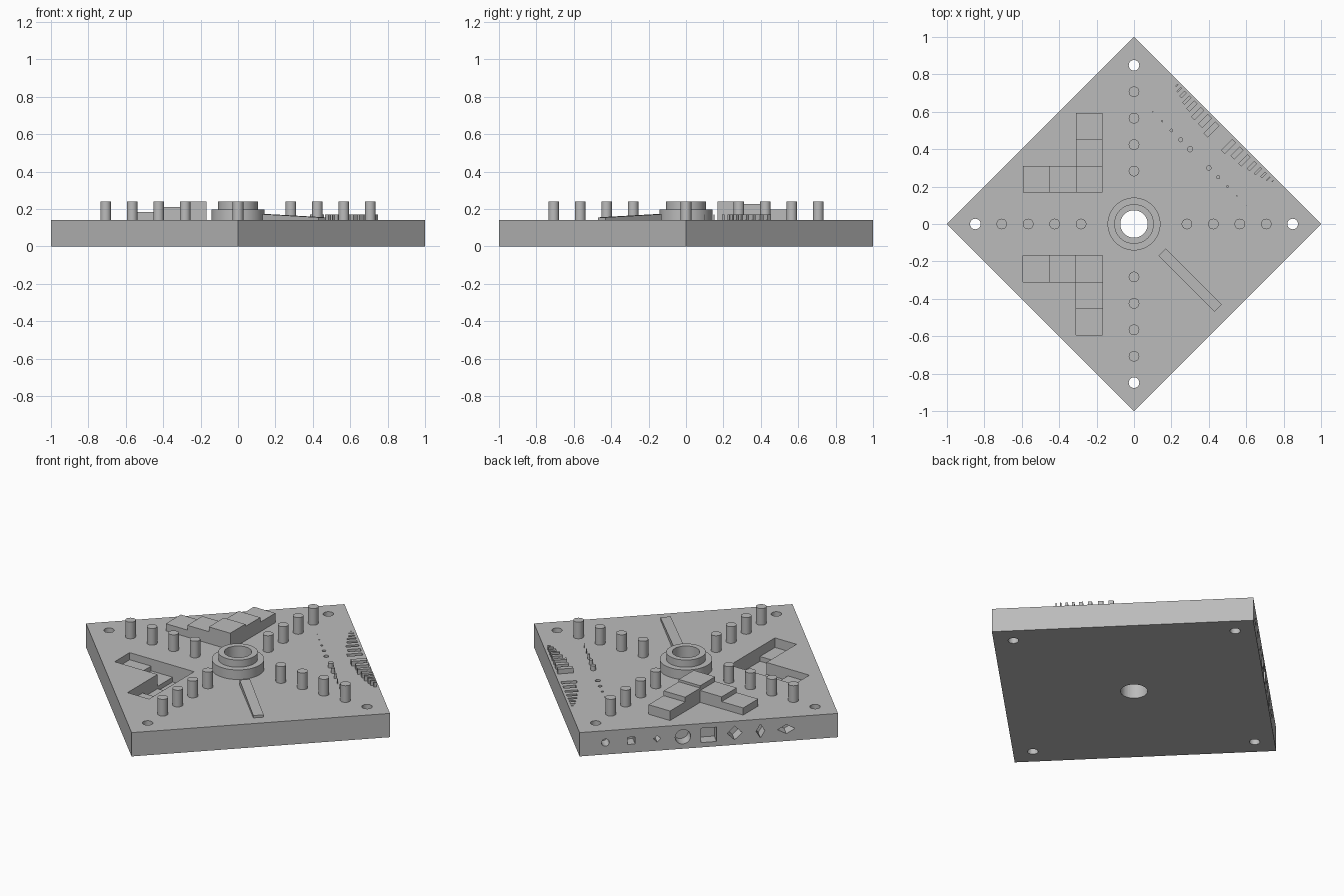
import bpy, bmesh, math
from mathutils import Matrix

if "Cube" in bpy.data.objects:
    bpy.data.objects.remove(bpy.data.objects["Cube"])

K = math.sqrt(2) / 100            # one unit of the 100-wide plate in scene units
TOP = 10                          # plate thickness
ID = Matrix.Identity(4)
DIAG = Matrix.Rotation(-math.pi / 4, 4, 'Z')      # frame aligned with the plate edges
# frame whose local z runs into the plate's side face
SIDE = DIAG @ Matrix(((0, 0, 1, 0), (1, 0, 0, 0), (0, 1, 0, 0), (0, 0, 0, 1)))

grey = bpy.data.materials.new("grey")
grey.diffuse_color = (0.5, 0.5, 0.5, 1)
grey.use_nodes = True
grey.node_tree.nodes["Principled BSDF"].inputs["Base Color"].default_value = grey.diffuse_color


def rect(x0, x1, y0, y1):
    return [(x0, y0), (x1, y0), (x1, y1), (x0, y1)]


def ngon(x, y, rx, n=32, ry=None):
    ry = rx if ry is None else ry
    return [(x + rx * math.cos(2 * math.pi * i / n),
             y + ry * math.sin(2 * math.pi * i / n)) for i in range(n)]


def prism(bm, pts, z0, z1, frame=ID):
    lo = [bm.verts.new(frame @ Matrix.Translation((x, y, z0)).translation) for x, y in pts]
    hi = [bm.verts.new(frame @ Matrix.Translation((x, y, z1)).translation) for x, y in pts]
    bm.faces.new(lo[::-1])
    bm.faces.new(hi)
    n = len(pts)
    for i in range(n):
        j = (i + 1) % n
        bm.faces.new((lo[i], lo[j], hi[j], hi[i]))


def make(name, bm, smooth=False):
    bmesh.ops.scale(bm, vec=(K, K, K), verts=bm.verts)
    bmesh.ops.recalc_face_normals(bm, faces=bm.faces)
    me = bpy.data.meshes.new(name)
    bm.to_mesh(me)
    bm.free()
    me.materials.append(grey)
    ob = bpy.data.objects.new(name, me)
    bpy.context.collection.objects.link(ob)
    if smooth:
        for o in bpy.context.selected_objects:
            o.select_set(False)
        ob.select_set(True)
        bpy.context.view_layer.objects.active = ob
        bpy.ops.object.shade_smooth_by_angle(angle=math.radians(30))
    return ob


# Staircase treads: rectangle (mirrored by side) and step size
def treads(side):
    steps = [(-22, -12, 12, 22, 7), (-32, -22, 12, 22, 5), (-42, -32, 12, 22, 3),
             (-22, -12, 22, 32, 6), (-22, -12, 32, 42, 4)]
    for x0, x1, y0, y1, h in steps:
        ya, yb = sorted((side * y0, side * y1))
        yield rect(x0, x1, ya, yb), h


# Fine features: (distance along edge, width, length) and (distance, diameter)
RIBS = [(4.5, 2, 6), (8.5, 2, 5), (12.5, 1.5, 5), (16, 1.5, 4),
        (19, 1, 3.5), (21.5, 1, 2.5), (23.8, 0.5, 2), (25.6, 0.25, 1)]
PINS = [(5, 2), (10, 1.5), (15, 1), (20, 0.5), (25, 0.25)]


def fine(bm_ribs, bm_pins, sign, z0, z1):
    for t, w, l in RIBS:
        prism(bm_ribs, rect(sign * t - w / 2, sign * t + w / 2, 49 - l, 49), z0, z1, DIAG)
    for t, d in PINS:
        prism(bm_pins, ngon(sign * t, 35, d / 2, 16), z0, z1, DIAG)


# Cutter holding every hole and recess
bm = bmesh.new()
prism(bm, ngon(0, 0, 5.2, 48), -1, 11)
for x, y in ((60, 0), (-60, 0), (0, 60), (0, -60)):
    prism(bm, ngon(x, y, 2), -1, 11)
for pts, h in treads(-1):
    prism(bm, pts, TOP - h, 11)
fine(bm, bm, -1, 8, 11)
# side recesses: circles, squares and diamonds
shapes = [ngon(40, 5, 1.5), rect(28.5, 31.5, 3.5, 6.5), ngon(20, 5, 1.4, 4),
          ngon(10, 5, 3), rect(-3, 3, 2, 8), ngon(-10, 5, 2.9, 4),
          ngon(-20, 5, 1.7, 4, 2.9), ngon(-30, 5, 3.4, 4, 1.9)]
for s in shapes:
    prism(bm, s, -52, -45, SIDE)
cutter = make("recess_cutter", bm)
cutter.hide_render = True
cutter.hide_viewport = True

# Square plate standing on its corner in plan
bm = bmesh.new()
prism(bm, rect(-50, 50, -50, 50), 0, TOP, DIAG)
plate = make("plate", bm)
mod = plate.modifiers.new("recesses", 'BOOLEAN')
mod.operation = 'DIFFERENCE'
mod.solver = 'EXACT'
mod.use_self = True
mod.object = cutter

# Stepped ring around the central hole
bm = bmesh.new()
prof = [(5.2, TOP), (10, TOP), (10, 14), (7.5, 14), (7.5, 17), (5.2, 17)]
vs = [bm.verts.new((r, 0, z)) for r, z in prof]
es = [bm.edges.new((vs[i], vs[(i + 1) % len(vs)])) for i in range(len(vs))]
bmesh.ops.spin(bm, geom=vs + es, axis=(0, 0, 1), cent=(0, 0, 0),
               angle=2 * math.pi, steps=48, use_merge=False)
bmesh.ops.remove_doubles(bm, verts=bm.verts, dist=1e-3)
make("central_ring", bm, True)

# Tall pins along both axes
bm = bmesh.new()
for d in (20, 30, 40, 50):
    for x, y in ((d, 0), (-d, 0), (0, d), (0, -d)):
        prism(bm, ngon(x, y, 2), TOP, 17)
make("tall_pins", bm, True)

# Raised staircase
bm = bmesh.new()
for pts, h in treads(1):
    prism(bm, pts, TOP, TOP + h)
make("raised_staircase", bm)

# Sloping ramp: side profile swept across its width
bm = bmesh.new()
prism(bm, [(15, TOP), (45, TOP), (45, 11), (15, 12.2)], -2, 2,
      DIAG @ Matrix.Rotation(math.pi / 2, 4, 'X'))
make("ramp", bm)

# Fine ribs and pins
ribs, pins = bmesh.new(), bmesh.new()
fine(ribs, pins, 1, TOP, 12)
make("fine_ribs", ribs)
make("fine_pins", pins, True)
